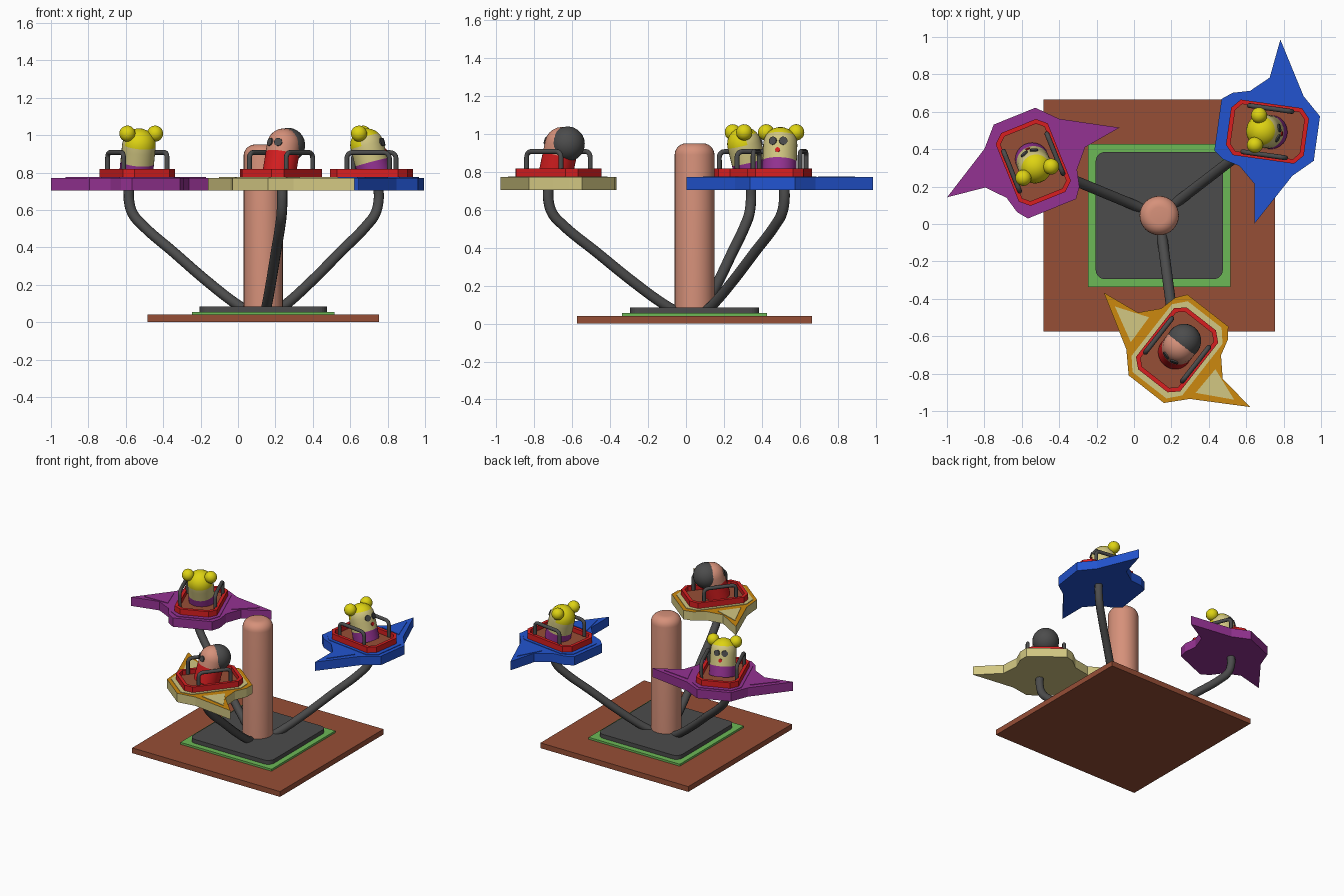
import bpy, bmesh, math
from mathutils import Matrix, Vector

if "Cube" in bpy.data.objects:
    bpy.data.objects.remove(bpy.data.objects["Cube"])


def material(name, r, g, b):
    m = bpy.data.materials.new(name)
    m.diffuse_color = [((c / 255 + 0.055) / 1.055) ** 2.4 for c in (r, g, b)] + [1]
    m.use_nodes = True
    m.node_tree.nodes["Principled BSDF"].inputs["Base Color"].default_value = m.diffuse_color
    return m


BROWN = material("brown", 150, 78, 54)
GREEN = material("green", 108, 184, 86)
GREY = material("dark grey", 76, 76, 76)
SALMON = material("salmon", 214, 145, 122)
RED = material("red", 215, 30, 32)
PURPLE = material("purple", 148, 50, 146)
BLUE = material("blue", 34, 84, 208)
CREAM = material("cream", 210, 199, 130)
ORANGE = material("orange", 204, 136, 14)
YELLOW = material("yellow", 222, 211, 18)


def finish(name, bm, mats, matrix=Matrix(), smooth=False):
    bmesh.ops.recalc_face_normals(bm, faces=bm.faces)
    mesh = bpy.data.meshes.new(name)
    bm.to_mesh(mesh)
    bm.free()
    for m in mats:
        mesh.materials.append(m)
    ob = bpy.data.objects.new(name, mesh)
    bpy.context.collection.objects.link(ob)
    ob.matrix_world = matrix
    if smooth:
        bpy.ops.object.select_all(action='DESELECT')
        ob.select_set(True)
        bpy.context.view_layer.objects.active = ob
        bpy.ops.object.shade_smooth_by_angle(angle=math.radians(40))
    return ob


def prism_bm(outline, z0, z1):
    """Extruded outline; returns the bmesh and its top face."""
    bm = bmesh.new()
    face = bm.faces.new([bm.verts.new((x, y, z0)) for x, y in outline])
    top = bmesh.ops.extrude_face_region(bm, geom=[face])["geom"]
    bmesh.ops.translate(bm, vec=(0, 0, z1 - z0),
                        verts=[v for v in top if isinstance(v, bmesh.types.BMVert)])
    bmesh.ops.recalc_face_normals(bm, faces=bm.faces)
    return bm, next(f for f in top if isinstance(f, bmesh.types.BMFace))


def lathe_bm(profile, steps=32):
    bm = bmesh.new()
    vs = [bm.verts.new((r, 0, z)) for r, z in profile]
    es = [bm.edges.new(p) for p in zip(vs, vs[1:])]
    bmesh.ops.spin(bm, geom=vs + es, axis=(0, 0, 1), cent=(0, 0, 0),
                   angle=math.tau, steps=steps)
    bmesh.ops.remove_doubles(bm, verts=bm.verts, dist=1e-5)
    return bm


def ball(name, centre, r, mat, matrix):
    bm = bmesh.new()
    bmesh.ops.create_uvsphere(bm, u_segments=24, v_segments=14, radius=r,
                              matrix=Matrix.Translation(centre))
    finish(name, bm, [mat], matrix, True)


def tube(name, pts, r, mat, matrix, kind='POLY'):
    cu = bpy.data.curves.new(name, 'CURVE')
    cu.dimensions = '3D'
    cu.bevel_depth, cu.bevel_resolution, cu.use_fill_caps = r, 3, True
    sp = cu.splines.new(kind)
    if kind == 'BEZIER':
        sp.bezier_points.add(len(pts) - 1)
        for b, p in zip(sp.bezier_points, pts):
            b.co, b.handle_left_type, b.handle_right_type = p, 'AUTO', 'AUTO'
    else:
        sp.points.add(len(pts) - 1)
        for b, p in zip(sp.points, pts):
            b.co = (*p, 1)
    sp.use_smooth = True
    cu.materials.append(mat)
    ob = bpy.data.objects.new(name, cu)
    bpy.context.collection.objects.link(ob)
    ob.matrix_world = matrix


def mirrored(half):
    return half + [(-x, y) for x, y in reversed(half)]


def rect(hx, hy, r=0.0):
    if not r:
        return [(hx, -hy), (hx, hy), (-hx, hy), (-hx, -hy)]
    return [(sx * (hx - r) + r * math.cos(math.radians(a + k * 15)),
             sy * (hy - r) + r * math.sin(math.radians(a + k * 15)))
            for sx, sy, a in ((1, 1, 0), (-1, 1, 90), (-1, -1, 180), (1, -1, 270))
            for k in range(7)]


# Ground slabs
HUB = Matrix.Translation((0.135, 0.045, 0))
for name, outline, z0, z1, mat in (
        ("ground_slab", rect(0.62, 0.62), 0, 0.04, BROWN),
        ("green_border", rect(0.382, 0.382), 0.04, 0.055, GREEN),
        ("base_plate", rect(0.34, 0.34, 0.05), 0.055, 0.085, GREY)):
    finish(name, prism_bm(outline, z0, z1)[0], [mat], HUB)

# Central pillar with rounded top
arc = [(0.045 + 0.06 * math.cos(math.radians(a)), 0.89 + 0.06 * math.sin(math.radians(a)))
       for a in range(0, 91, 15)]
finish("pillar", lathe_bm([(0, 0.08), (0.105, 0.08)] + arc + [(0, 0.95)]),
       [SALMON], HUB, True)

# Outlines, x sideways and y lengthwise
WINGS = mirrored([(0.12, -0.267), (0.215, -0.165), (0.497, 0), (0.288, 0.028),
                  (0.203, 0.122), (0.18, 0.213), (0.139, 0.267)])
SURROUND = mirrored([(0.115, -0.24), (0.172, -0.175), (0.172, 0.175), (0.115, 0.24)])
TUB = mirrored([(0.1, -0.21), (0.15, -0.165), (0.15, 0.165), (0.1, 0.21)])
R = 0.09


def passenger(M, male):
    # Reclined capsule body, facing -y
    B = M @ Matrix.Translation((0, -0.02, 0.782)) @ Matrix.Rotation(math.radians(-15), 4, 'X')
    waist = 0.12 if male else 0.075
    dome = [(R * math.cos(math.radians(a)), 0.17 + R * math.sin(math.radians(a)))
            for a in range(0, 90, 15)]
    bm = lathe_bm([(0, 0), (R, 0), (R, waist), (R, 0.14)] + dome + [(0, 0.17 + R)])
    for f in bm.faces:
        c = f.calc_center_median()
        if c.z < waist:
            f.material_index = 0
        elif not male and (c.z > 0.205 or (c.y > 0.02 and c.z > 0.17)):
            f.material_index = 2
        else:
            f.material_index = 1
    finish("passenger_body", bm, [RED, SALMON, GREY] if male else [PURPLE, CREAM, YELLOW],
           B, True)
    # Hair
    if male:
        ball("passenger_hair", (0, 0.035, 0.18), 0.092, GREY, B)
    else:
        for s in (-1, 1):
            ball("hair_bun", (s * 0.08, 0.015, 0.238), 0.043, YELLOW, B)
    # Face plates: eyes and mouth
    marks = [(-18, 0.165, 0.022, GREY), (18, 0.165, 0.022, GREY)]
    if not male:
        marks.append((0, 0.115, 0.013, RED))
    for deg, z, r, mat in marks:
        bm = bmesh.new()
        bmesh.ops.create_cone(bm, cap_ends=True, segments=16, radius1=r, radius2=r, depth=0.009)
        turn = Matrix.Rotation(math.radians(deg), 4, 'Z')
        finish("face_mark", bm, [mat], B @ turn @ Matrix.Translation((0, -R, z))
               @ Matrix.Rotation(math.radians(90), 4, 'X'))


def cart(angle, side_mat, top_mat, patch_mat, male):
    a = math.radians(angle)
    # Bent support arm
    arm = [(0.09, 0, 0.06), (0.16, 0, 0.1), (0.32, 0, 0.215), (0.52, 0, 0.375), (0.70, 0, 0.52),
           (0.755, 0, 0.58), (0.777, 0, 0.65), (0.777, 0, 0.72)]
    tube("support_arm", arm, 0.028, GREY, HUB @ Matrix.Rotation(a, 4, 'Z'), 'BEZIER')

    M = HUB @ Matrix.Translation((0.729 * math.cos(a), 0.729 * math.sin(a) + 0.005, 0)) \
        @ Matrix.Rotation(a + math.radians(44.5), 4, 'Z')
    # Winged platform with panels
    bm, top = prism_bm(WINGS, 0.705, 0.772)
    top.material_index = 1
    finish("winged_platform", bm, [side_mat, top_mat], M)
    panels = [SURROUND] + [[(s * 0.405, -0.022), (s * 0.225, 0.045), (s * 0.22, -0.12)]
                           for s in (-1, 1)]
    for p in panels:
        finish("platform_panel", prism_bm(p, 0.77, 0.776)[0], [patch_mat], M)
    # Seat tub with sunken floor
    bm, top = prism_bm(TUB, 0.772, 0.818)
    bmesh.ops.inset_region(bm, faces=[top], thickness=0.025)
    bmesh.ops.translate(bm, verts=top.verts, vec=(0, 0, 0))
    floor = bmesh.ops.extrude_face_region(bm, geom=[top])["geom"]
    bmesh.ops.translate(bm, vec=(0, 0, -0.034),
                        verts=[v for v in floor if isinstance(v, bmesh.types.BMVert)])
    if top.is_valid:
        bm.faces.remove(top)
    next(f for f in floor if isinstance(f, bmesh.types.BMFace)).material_index = 1
    finish("seat_tub", bm, [RED, BROWN], M)
    # Grab rails
    for s in (-1, 1):
        bend = [(s * 0.125, 0.085 + 0.03 * math.cos(math.radians(t)),
                 0.877 + 0.03 * math.sin(math.radians(t))) for t in range(0, 91, 18)]
        pts = [(s * 0.125, 0.115, 0.79)] + bend
        pts += [(x, -y, z) for x, y, z in reversed(pts)]
        tube("grab_rail", pts, 0.013, GREY, M)
    passenger(M, male)


cart(-82.5, CREAM, ORANGE, CREAM, True)
cart(37.5, BLUE, BLUE, BLUE, False)
cart(157.5, PURPLE, PURPLE, PURPLE, False)
